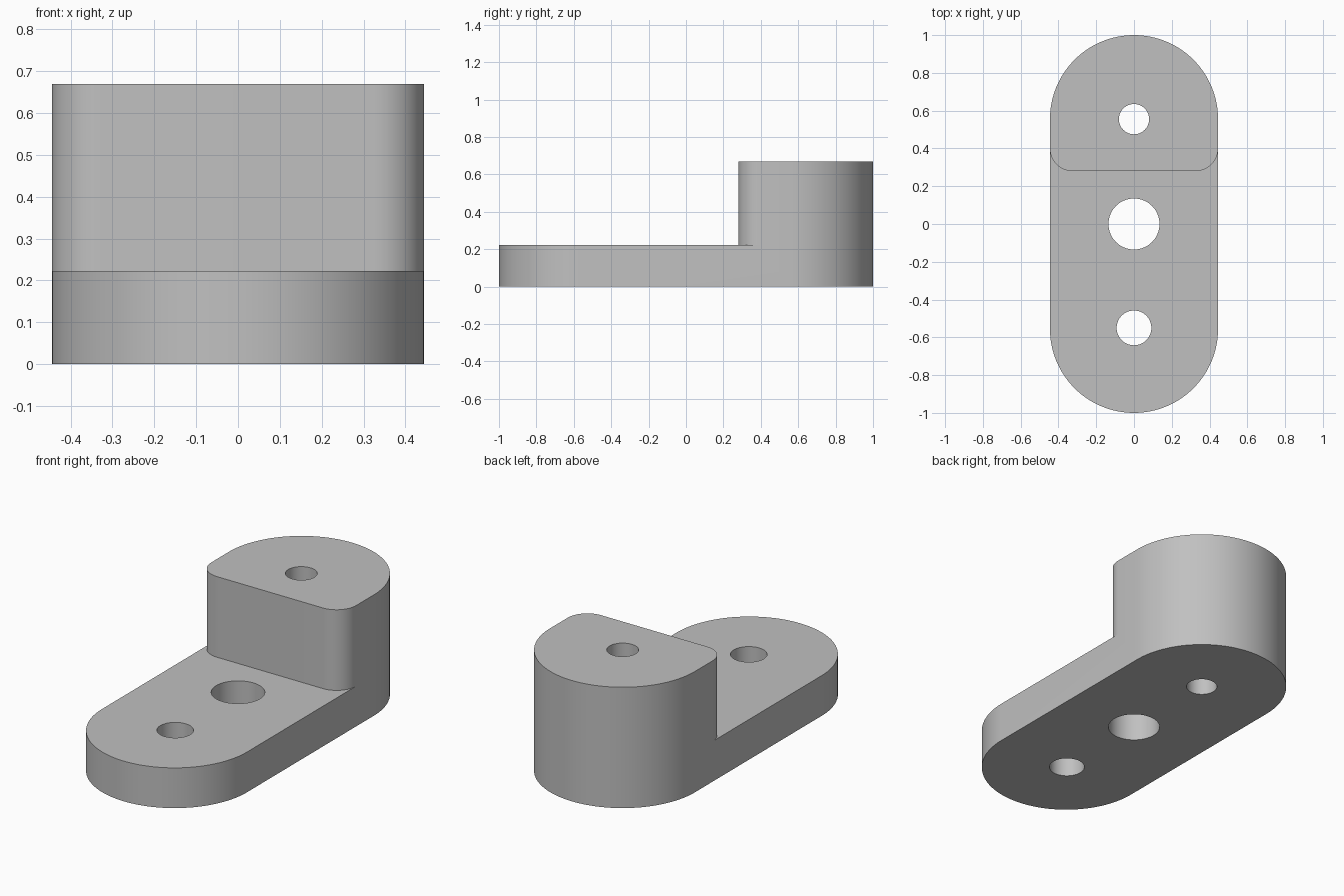
import bpy, bmesh
from math import sin, cos, pi, radians

cube = bpy.data.objects.get("Cube")
if cube:
    bpy.data.objects.remove(cube, do_unlink=True)

R, END = 0.445, 0.555          # end radius and end centre distance
BASE_H, FULL_H = 0.223, 0.67   # plate and block heights
STEP_Y, FILLET = 0.28, 0.12    # block front and its corner radius

grey = bpy.data.materials.new("plain grey")
grey.use_nodes = True
color = (0.53, 0.53, 0.53, 1)
grey.diffuse_color = color
grey.node_tree.nodes["Principled BSDF"].inputs["Base Color"].default_value = color


def arc(cx, cy, r, start, end, steps):
    angles = [radians(start + (end - start) * i / steps) for i in range(steps + 1)]
    return [(cx + r * cos(a), cy + r * sin(a)) for a in angles]


def prism(name, outline, z0, z1):
    bm = bmesh.new()
    face = bm.faces.new([bm.verts.new((x, y, z0)) for x, y in outline])
    top = bmesh.ops.extrude_face_region(bm, geom=[face])["geom"]
    for v in top:
        if isinstance(v, bmesh.types.BMVert):
            v.co.z = z1
    bmesh.ops.recalc_face_normals(bm, faces=bm.faces)
    mesh = bpy.data.meshes.new(name)
    bm.to_mesh(mesh)
    bm.free()
    mesh.materials.append(grey)
    obj = bpy.data.objects.new(name, mesh)
    bpy.context.collection.objects.link(obj)
    return obj


def cut(target, cutter):
    cutter.hide_render = True
    mod = target.modifiers.new("cut", 'BOOLEAN')
    mod.operation, mod.solver, mod.object = 'DIFFERENCE', 'EXACT', cutter
    bpy.ops.object.modifier_apply(modifier=mod.name)
    bpy.data.objects.remove(cutter, do_unlink=True)


# Rounded bar at full height
bar = prism("stepped_bracket",
            arc(0, END, R, 0, 180, 64) + arc(0, -END, R, 180, 360, 64), 0, FULL_H)
bpy.context.view_layer.objects.active = bar
bar.select_set(True)

# Notch above the plate, leaving a block with rounded front corners
inner, cy = R - FILLET, STEP_Y + FILLET
notch = ([(-1, -2), (1, -2), (1, cy)]
         + arc(inner, cy, FILLET, 0, -90, 16)
         + arc(-inner, cy, FILLET, 270, 180, 16) + [(-1, cy)])
cut(bar, prism("notch_cutter", notch, BASE_H, 1))

# Three through holes
for y, r in ((0.555, 0.08), (0, 0.135), (-0.55, 0.092)):
    cut(bar, prism("hole_cutter", arc(0, y, r, 0, 360, 64)[:-1], -1, 2))

bpy.ops.object.shade_smooth_by_angle(angle=radians(30))
